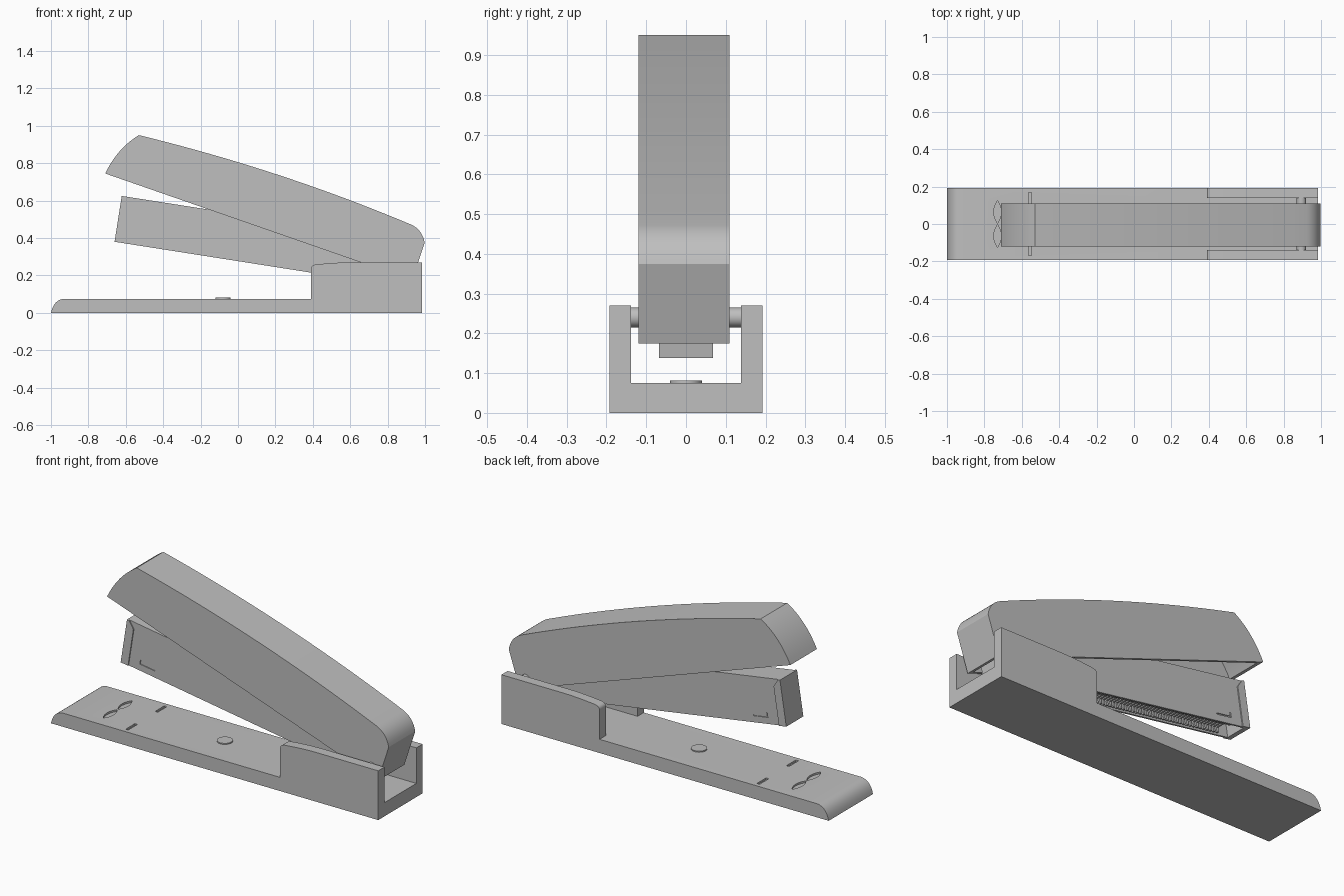
import bpy, bmesh, math
from mathutils import Vector

if "Cube" in bpy.data.objects:
    bpy.data.objects.remove(bpy.data.objects["Cube"], do_unlink=True)

grey = bpy.data.materials.new("light grey")
grey.use_nodes = True
COLOUR = (0.52, 0.52, 0.52, 1)
grey.diffuse_color = COLOUR
grey.node_tree.nodes["Principled BSDF"].inputs["Base Color"].default_value = COLOUR


def finish(name, bm):
    bmesh.ops.recalc_face_normals(bm, faces=bm.faces)
    mesh = bpy.data.meshes.new(name)
    bm.to_mesh(mesh)
    bm.free()
    mesh.materials.append(grey)
    ob = bpy.data.objects.new(name, mesh)
    bpy.context.collection.objects.link(ob)
    return ob


def add_prism(bm, points, direction, offset):
    """Extrude a closed outline of 3D points along a direction."""
    face = bm.faces.new([bm.verts.new(p) for p in points])
    ext = bmesh.ops.extrude_face_region(bm, geom=[face])
    verts = [v for v in ext["geom"] if isinstance(v, bmesh.types.BMVert)]
    bmesh.ops.translate(bm, verts=verts, vec=Vector(direction) * offset)


def side_prism(name, profile, y0, y1):
    bm = bmesh.new()
    add_prism(bm, [(x, y0, z) for x, z in profile], (0, 1, 0), y1 - y0)
    return finish(name, bm)


def select(ob):
    bpy.ops.object.select_all(action="DESELECT")
    ob.select_set(True)
    bpy.context.view_layer.objects.active = ob


def cut(ob, cutter):
    cutter.hide_render = True
    mod = ob.modifiers.new("cut", "BOOLEAN")
    mod.operation, mod.solver, mod.object = "DIFFERENCE", "EXACT", cutter
    select(ob)
    bpy.ops.object.modifier_apply(modifier=mod.name)
    bpy.data.objects.remove(cutter, do_unlink=True)


def smooth(ob, degrees=25):
    select(ob)
    bpy.ops.object.shade_smooth_by_angle(angle=math.radians(degrees))


def rect(a0, a1, b0, b1):
    return [(a0, b0), (a1, b0), (a1, b1), (a0, b1)]


def arc(start, end, bulge, n=8):
    """Points on a quadratic curve from start to end through a control point."""
    s, c, e = Vector(start), Vector(bulge), Vector(end)
    return [tuple(s * (1 - t) ** 2 + c * 2 * t * (1 - t) + e * t * t)
            for t in (i / n for i in range(n + 1))]


# Base with side walls at the hinge end
nose = arc((-1, 0), (-0.93, 0.075), (-0.985, 0.07))
wall_top = arc((0.39, 0.235), (0.42, 0.259), (0.39, 0.256), 5) + arc((0.44, 0.261), (0.62, 0.27), (0.53, 0.27), 4)
base = side_prism("base", nose + [(0.39, 0.075)] + wall_top + [(0.985, 0.27), (0.985, 0)], -0.192, 0.192)
cut(base, side_prism("channel_cutter", rect(0.3, 1.1, 0.075, 0.4), -0.138, 0.138))

# Shallow anvil grooves: two pointed ovals and two slits
bm = bmesh.new()
TOP, DEPTH = 0.065, 0.03
for side in (-1, 1):
    half = arc((-0.73, 0.003), (-0.73, 0.125), (-0.77, 0.064), 6)
    lens = half + [(-1.46 - x, y) for x, y in half[-2:0:-1]]
    slit = rect(-0.564, -0.548, 0.088, 0.168)
    for outline in (lens, slit):
        add_prism(bm, [(x, y * side, TOP) for x, y in outline], (0, 0, 1), DEPTH)
cut(base, finish("groove_cutter", bm))
smooth(base)

# Round button on the base
bm = bmesh.new()
bmesh.ops.create_cone(bm, cap_ends=True, segments=32, radius1=0.04, radius2=0.04, depth=0.016)
bmesh.ops.translate(bm, verts=bm.verts, vec=(-0.08, 0, 0.073))
smooth(finish("base_button", bm))

# Hinge pin
bm = bmesh.new()
bmesh.ops.create_cone(bm, cap_ends=True, segments=32, radius1=0.025, radius2=0.025, depth=0.28)
for v in bm.verts:
    v.co = (v.co.x + 0.895, v.co.z, v.co.y + 0.24)
smooth(finish("hinge_pin", bm))

# Handle cover: curved shell open underneath
Y0, Y1 = -0.12, 0.11
outer = (arc((-0.71, 0.745), (-0.53, 0.95), (-0.645, 0.88), 10)
         + arc((-0.53, 0.95), (0.925, 0.472), (0.23, 0.765), 20)[1:]
         + arc((0.925, 0.472), (0.998, 0.375), (0.985, 0.445), 8)[1:]
         + [(0.932, 0.174)])
cover = side_prism("handle_cover", outer, Y0, Y1)
inner = (arc((-0.69, 0.72), (-0.52, 0.925), (-0.62, 0.86), 8)
         + arc((-0.52, 0.925), (0.91, 0.452), (0.23, 0.743), 14)[1:]
         + [(0.965, 0.42), (0.976, 0.375), (0.90, 0.15), (-0.69, 0.70)])
cut(cover, side_prism("cover_cutter", inner, Y0 + 0.015, Y1 - 0.015))
smooth(cover)

# Magazine, drawn in its own tilted frame: u runs to the hinge, v runs up
TILT = math.atan(0.157)
CO, SI = math.cos(TILT), math.sin(TILT)


def tilted(points):
    return [(-0.66 + u * CO + v * SI, 0.38 - u * SI + v * CO) for u, v in points]


magazine = side_prism("magazine", tilted(rect(0.01, 1.56, 0, 0.248)), -0.068, 0.068)
cut(magazine, side_prism("magazine_cutter", tilted(rect(0.03, 1.53, -0.02, 0.2)), -0.058, 0.058))

# L-shaped slots on both sides of the magazine
elbow = [(0.108, 0.035), (0.2, 0.035), (0.2, 0.042), (0.115, 0.042), (0.115, 0.06), (0.108, 0.06)]
for y0, y1 in ((-0.08, -0.063), (0.063, 0.08)):
    cut(magazine, side_prism("slot_cutter", tilted(elbow), y0, y1))

# Raised cap wrapping the magazine's front end
cap = [(0, 0), (0.045, 0), (0.045, 0.21), (0.012, 0.248), (0, 0.248)]
front_cap = side_prism("magazine_front_cap", tilted(cap), -0.074, 0.074)
cut(front_cap, side_prism("cap_cutter", tilted(rect(0.018, 0.1, -0.02, 0.2)), -0.058, 0.058))

# Row of staples, each a crown with two legs
bm = bmesh.new()
for i in range(46):
    u = 0.1 + i * 0.021
    for y0, y1, v0, v1 in ((-0.052, 0.052, 0.03, 0.045), (-0.052, -0.04, 0.006, 0.03), (0.04, 0.052, 0.006, 0.03)):
        add_prism(bm, [(x, y0, z) for x, z in tilted(rect(u, u + 0.012, v0, v1))], (0, 1, 0), y1 - y0)
finish("staples", bm)

# Pusher block behind the staples
side_prism("staple_pusher", tilted(rect(1.08, 1.2, 0.01, 0.12)), -0.05, 0.05)
